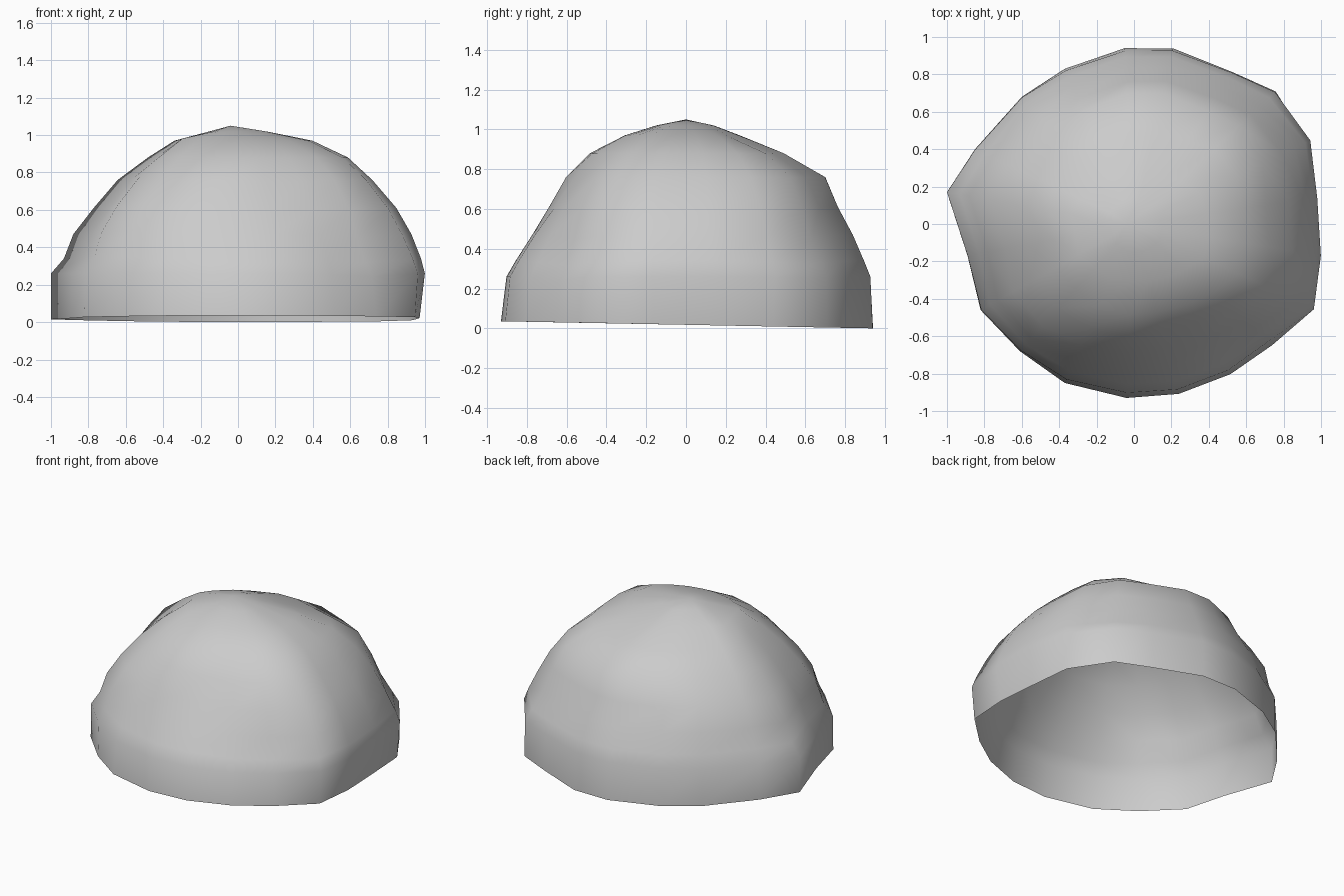
import bpy, bmesh
from math import atan2, sin, cos, exp

if "Cube" in bpy.data.objects:
    bpy.data.objects.remove(bpy.data.objects["Cube"])

# Footprint outline, counter-clockwise from the right side
outline = [(.98, .14), (.95, .45), (.77, .72), (.53, .82), (.21, .94), (-.05, .94),
           (-.37, .83), (-.60, .68), (-.85, .40), (-1, .17), (-.89, -.17),
           (-.82, -.46), (-.61, -.68), (-.37, -.85), (-.04, -.93), (.24, -.91),
           (.52, -.81), (.75, -.66), (.97, -.46), (1, -.17)]

# Side profiles: ring heights, and ring reach towards each direction
heights = [.02, .26, .34, .47, .61, .76, .88, .97, 1.02]
right = [.97, 1, .98, .93, .85, .72, .59, .40, .15]
left = [1, 1, .93, .88, .77, .64, .48, .34, .15]
back = [1, .985, .95, .89, .81, .745, .52, .29, .15]
front = [1, .97, .92, .83, .74, .65, .52, .33, .16]

# Local lumps and hollows: x, y, z, width, push along the radius
lumps = [(.25, -.60, .72, .16, -.04), (.25, .25, 1.0, .15, -.03),
         (-.33, -.20, .97, .13, .03), (-.50, -.50, .52, .25, .05),
         (-.55, .50, .52, .20, .05), (.65, -.60, .36, .22, -.05),
         (.70, .55, .42, .20, -.06)]


def ring_point(x, y, i):
    a = atan2(y, x)
    c, s = cos(a) ** 2, sin(a) ** 2
    k = c * (right if x > 0 else left)[i] + s * (back if y > 0 else front)[i]
    px, py, pz = x * k, y * k, heights[i]
    if i == 0:
        return px, py, .018 - .019 * y
    push = sum(d * exp(-((px - lx) ** 2 + (py - ly) ** 2 + (pz - lz) ** 2) / w ** 2)
               for lx, ly, lz, w, d in lumps)
    return px + push * cos(a), py + push * sin(a), pz + push * .5


# Open-bottomed boulder shell
bm = bmesh.new()
rings = [[bm.verts.new(ring_point(x, y, i)) for x, y in outline] for i in range(len(heights))]
apex = bm.verts.new((-.04, 0, 1.05))
n = len(outline)
for lo, hi in zip(rings, rings[1:]):
    for j in range(n):
        k = (j + 1) % n
        bm.faces.new((lo[j], lo[k], hi[k], hi[j]))
for j in range(n):
    bm.faces.new((rings[-1][j], rings[-1][(j + 1) % n], apex))
for f in bm.faces:
    f.smooth = True

mesh = bpy.data.meshes.new("boulder")
bm.to_mesh(mesh)
bm.free()
bpy.context.collection.objects.link(bpy.data.objects.new("boulder", mesh))
